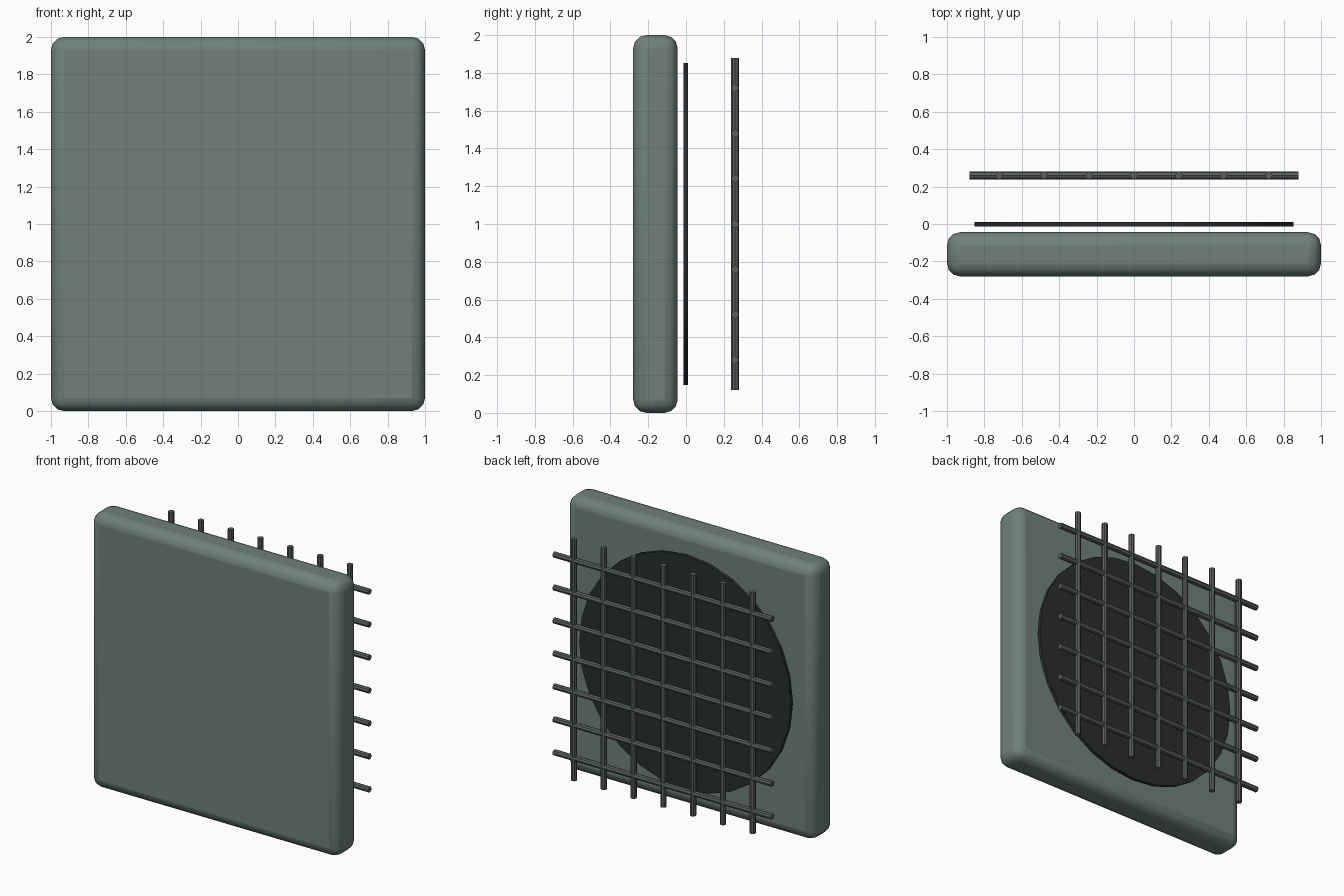
import bpy
from math import pi

if "Cube" in bpy.data.objects:
    bpy.data.objects.remove(bpy.data.objects["Cube"])


def finish(obj, name, color):
    obj.name = name
    mat = bpy.data.materials.new(name + "_paint")
    mat.diffuse_color = color
    mat.use_nodes = True
    mat.node_tree.nodes["Principled BSDF"].inputs["Base Color"].default_value = mat.diffuse_color
    obj.data.materials.append(mat)
    return obj


def rod(name, loc, rot, radius, length, sides, color):
    bpy.ops.mesh.primitive_cylinder_add(vertices=sides, radius=radius, depth=length,
                                        location=loc, rotation=rot)
    bpy.ops.object.shade_smooth_by_angle()
    return finish(bpy.context.object, name, color)


GREEN = (0.16, 0.22, 0.19, 1)
DARK = (0.022, 0.026, 0.028, 1)
STEEL = (0.10, 0.115, 0.11, 1)

# Rounded housing panel
bpy.ops.mesh.primitive_cube_add(size=1, location=(0, -0.162, 1))
panel = bpy.context.object
panel.scale = (2, 0.236, 2)
bpy.ops.object.transform_apply(location=False, rotation=False, scale=True)
bevel = panel.modifiers.new("rounded_edges", 'BEVEL')
bevel.width = 0.07
bevel.segments = 3
finish(panel, "housing_panel", GREEN)
bpy.ops.object.shade_smooth_by_angle()

# Dark round opening
rod("dark_disc", (0, -0.001, 1), (pi / 2, 0, 0), 0.853, 0.025, 28, DARK)

# Grille of crossing bars
for i in range(-3, 4):
    o = i * 0.24
    rod(f"vertical_bar_{i + 4}", (o, 0.26, 1), (0, 0, 0), 0.021, 1.76, 8, STEEL)
    rod(f"horizontal_bar_{i + 4}", (0, 0.26, 1 + o), (0, pi / 2, 0), 0.021, 1.76, 8, STEEL)
